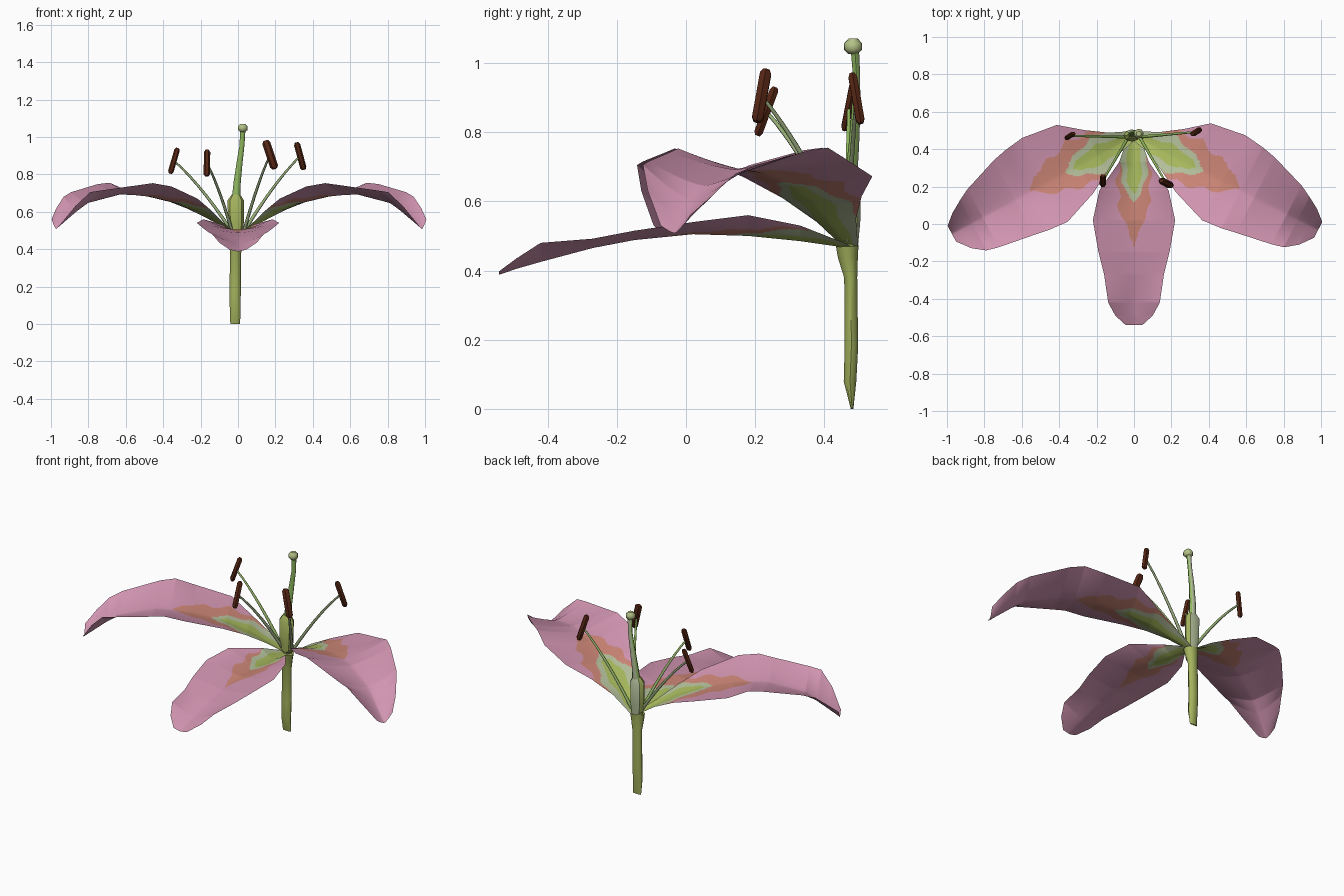
import bpy, bmesh, math
from mathutils import Vector

if "Cube" in bpy.data.objects:
    bpy.data.objects.remove(bpy.data.objects["Cube"])


def material(name, rgb):
    m = bpy.data.materials.new(name)
    m.diffuse_color = (*rgb, 1)
    m.use_nodes = True
    m.node_tree.nodes["Principled BSDF"].inputs["Base Color"].default_value = m.diffuse_color
    return m


PINK = material("petal pink", (0.64, 0.30, 0.44))
ORANGE = material("petal orange", (0.60, 0.235, 0.18))
SAGE = material("pale sage", (0.46, 0.53, 0.33))
LIME = material("throat lime", (0.39, 0.49, 0.11))
STEM = material("stem green", (0.37, 0.45, 0.11))
STYLE = material("style green", (0.27, 0.46, 0.11))
FILAMENT = material("filament green", (0.33, 0.42, 0.22))
BROWN = material("anther brown", (0.09, 0.019, 0.007))
STIGMA = material("stigma green", (0.46, 0.54, 0.24))


def finish(bm, name, mats, angle=35):
    me = bpy.data.meshes.new(name)
    bm.to_mesh(me)
    bm.free()
    ob = bpy.data.objects.new(name, me)
    bpy.context.collection.objects.link(ob)
    for m in mats:
        me.materials.append(m)
    bpy.ops.object.select_all(action='DESELECT')
    ob.select_set(True)
    bpy.context.view_layer.objects.active = ob
    bpy.ops.object.shade_smooth_by_angle(angle=math.radians(angle))
    return ob


def lerp(table, x):
    """Piecewise-linear lookup of a row by its first value."""
    if x <= table[0][0]:
        return table[0][1:]
    for a, b in zip(table, table[1:]):
        if x <= b[0]:
            t = (x - a[0]) / (b[0] - a[0])
            return [p + (q - p) * t for p, q in zip(a[1:], b[1:])]
    return table[-1][1:]


def tube(name, path, radii, sides, mats, squash=1.0, rule=None, angle=50):
    """Capped tube along a path; squash flattens it in depth (number or one per ring)."""
    bm = bmesh.new()
    pts = [Vector(p) for p in path]
    if not isinstance(squash, (list, tuple)):
        squash = [squash] * len(pts)
    rings = []
    for i, p in enumerate(pts):
        d = (pts[min(i + 1, len(pts) - 1)] - pts[max(i - 1, 0)]).normalized()
        u = Vector((0, 1, 0)).cross(d).normalized()
        v = d.cross(u)
        rings.append([bm.verts.new(p + radii[i] * (
            u * math.cos(2 * math.pi * k / sides)
            + v * squash[i] * math.sin(2 * math.pi * k / sides))) for k in range(sides)])
    for a, b in zip(rings, rings[1:]):
        for k in range(sides):
            j = (k + 1) % sides
            bm.faces.new((a[k], a[j], b[j], b[k]))
    bm.faces.new(rings[0][::-1])
    bm.faces.new(rings[-1])
    bm.normal_update()
    if rule:
        for f in bm.faces:
            f.material_index = rule(f)
    return finish(bm, name, mats, angle)


def petal(name, base, direction, stations, zones, shift=0.0):
    """Sheet petal. Station: along, mid z, back z, front z, back width, front width.
    Zone: along, half width of lime, sage and orange patches; shift moves the orange back."""
    bm = bmesh.new()
    u = Vector((*direction, 0)).normalized()
    v = Vector((-u.y, u.x, 0))
    if v.y < 0:
        v = -v
    length, n, m = stations[-1][0], 120, 60
    # keep the outline corners by including every station
    steps = sorted({round(length * i / n, 4) for i in range(n + 1)} | {s[0] for s in stations})
    grid, uv = [], {}
    for a in steps:
        zm, zb, zf, wb, wf = lerp(stations, a)
        row = []
        for j in range(m + 1):
            s = j / m * 2 - 1
            c = s * (wb if s > 0 else wf)
            z = zm + ((zb if s > 0 else zf) - zm) * abs(s) ** 1.35
            vert = bm.verts.new(Vector((*base, z)) + u * a + v * c)
            uv[vert] = (a, c)
            row.append(vert)
        grid.append(row)
    for r, q in zip(grid, grid[1:]):
        for j in range(m):
            f = bm.faces.new((r[j], q[j], q[j + 1], r[j + 1]))
            a = sum(uv[w][0] for w in f.verts) / 4
            c = sum(uv[w][1] for w in f.verts) / 4
            wave = 1 + 0.12 * math.sin(a * 45 + (2 if c > 0 else 0))
            edge, outer = abs(c) * wave, abs(c - shift) * wave
            lime, sage, orange = lerp(zones, a)
            f.material_index = 3 if edge < lime else 2 if edge < sage else 1 if outer < orange else 0
    bm.normal_update()
    if sum(f.normal.z for f in bm.faces) < 0:
        bmesh.ops.reverse_faces(bm, faces=bm.faces[:])
    return finish(bm, name, (PINK, ORANGE, SAGE, LIME), 30)


# Front petal, drooping towards -y
petal("front_petal", (0, 0.47), (0, -1), [
    (0, 0.465, 0.475, 0.475, 0.03, 0.03),
    (0.14, 0.485, 0.53, 0.53, 0.08, 0.08),
    (0.29, 0.50, 0.56, 0.56, 0.185, 0.185),
    (0.45, 0.505, 0.54, 0.54, 0.22, 0.22),
    (0.62, 0.488, 0.515, 0.515, 0.19, 0.19),
    (0.74, 0.465, 0.492, 0.492, 0.16, 0.16),
    (0.89, 0.425, 0.48, 0.48, 0.138, 0.138),
    (0.96, 0.405, 0.435, 0.435, 0.10, 0.10),
    (1.01, 0.388, 0.398, 0.398, 0.045, 0.045)],
    [(0, 0.025, 0.06, 0.06), (0.15, 0.04, 0.075, 0.08), (0.24, 0.035, 0.06, 0.09),
     (0.29, 0.018, 0.045, 0.085), (0.31, 0, 0.035, 0.08), (0.36, 0, 0, 0.08),
     (0.43, 0, 0, 0.07), (0.48, 0, 0, 0.035), (0.60, 0, 0, 0)])

# Mirrored pair of side petals, the left one turned slightly forward
SIDE = [
    (0, 0.465, 0.47, 0.47, 0.03, 0.02),
    (0.11, 0.53, 0.55, 0.54, 0.08, 0.045),
    (0.22, 0.595, 0.615, 0.61, 0.155, 0.10),
    (0.335, 0.638, 0.672, 0.67, 0.248, 0.165),
    (0.53, 0.68, 0.715, 0.735, 0.275, 0.235),
    (0.64, 0.69, 0.755, 0.753, 0.26, 0.226),
    (0.72, 0.692, 0.748, 0.742, 0.242, 0.212),
    (0.92, 0.645, 0.705, 0.715, 0.172, 0.18),
    (0.985, 0.60, 0.68, 0.705, 0.137, 0.164),
    (1.05, 0.55, 0.62, 0.63, 0.098, 0.115),
    (1.105, 0.508, 0.56, 0.53, 0.05, 0.045)]
SIDE_ZONES = [(0, 0.02, 0.10, 0.10), (0.10, 0.036, 0.095, 0.095), (0.20, 0.052, 0.098, 0.115),
              (0.28, 0.045, 0.08, 0.13), (0.34, 0.025, 0.055, 0.125), (0.37, 0, 0.04, 0.115),
              (0.42, 0, 0, 0.105), (0.50, 0, 0, 0.08), (0.57, 0, 0, 0.055), (0.63, 0, 0, 0)]
for side, direction in (("right", (0.89, -0.455)), ("left", (-0.88, -0.474))):
    petal(side + "_petal", (0, 0.47), direction, SIDE, SIDE_ZONES, 0.012)

# Stem, cut to a wedge at the foot and flared under the petals
tube("stem", [(-0.015, 0.480, 0), (-0.015, 0.474, 0.08), (-0.015, 0.478, 0.18),
              (-0.013, 0.476, 0.38), (-0.01, 0.468, 0.44), (-0.008, 0.466, 0.472)],
     [0.026, 0.029, 0.03, 0.03, 0.038, 0.043], 10, (STEM,), [0.15, 0.66, 0.68, 0.66, 0.8, 0.8])

# Ovary, paler at the back
tube("ovary", [(-0.01, 0.472, 0.46), (-0.011, 0.472, 0.54), (-0.012, 0.473, 0.66),
               (-0.01, 0.475, 0.69)],
     [0.032, 0.042, 0.044, 0.024], 8, (STEM, SAGE), 0.75,
     lambda f: 1 if f.normal.y > 0.6 else 0, 35)

# Style, paler at the back, and its knob
tube("style", [(-0.01, 0.478, 0.68), (-0.004, 0.485, 0.76), (0.008, 0.491, 0.86),
               (0.022, 0.493, 0.96), (0.025, 0.488, 1.04)],
     [0.022, 0.019, 0.016, 0.013, 0.015], 8, (STYLE, SAGE), 0.8,
     lambda f: 1 if f.normal.y > 0.8 else 0)
tube("stigma", [(0.025, 0.483, 1.026), (0.025, 0.483, 1.038), (0.025, 0.483, 1.056),
                (0.025, 0.483, 1.07)], [0.014, 0.027, 0.027, 0.014], 7, (STIGMA,))

# Stamens: anther top, anther bottom, half width
STAMENS = {
    "left_outer": ((-0.323, 0.484, 0.94), (-0.362, 0.458, 0.805), 0.015),
    "left_front": ((-0.165, 0.258, 0.93), (-0.167, 0.206, 0.79), 0.017),
    "right_front": ((0.147, 0.232, 0.98), (0.197, 0.205, 0.83), 0.022),
    "right_outer": ((0.313, 0.480, 0.97), (0.352, 0.505, 0.825), 0.017)}
for name, (top, bottom, r) in STAMENS.items():
    t, b = Vector(top), Vector(bottom)
    ends = [b, b.lerp(t, 0.08), b.lerp(t, 0.5), b.lerp(t, 0.92), t]
    tube(name + "_anther", ends, [r * 0.6, r, r, r, r * 0.6], 6, (BROWN,), 0.85, None, 35)
    # Filament bows upward to the middle of the anther, greener on its upper side
    mid = b.lerp(t, 0.5)
    foot = Vector((math.copysign(0.03, mid.x), 0.465, 0.49))
    bend = foot.lerp(mid, 0.55) + Vector((0, 0, 0.05))
    path = [foot * (1 - k) ** 2 + bend * 2 * k * (1 - k) + mid * k * k
            for k in (i / 7 for i in range(8))]
    tube(name + "_filament", path, [0.0095 - 0.0006 * i for i in range(8)], 6,
         (FILAMENT, STYLE), 1.0, lambda f: 1 if f.normal.z > 0.2 else 0, 80)
